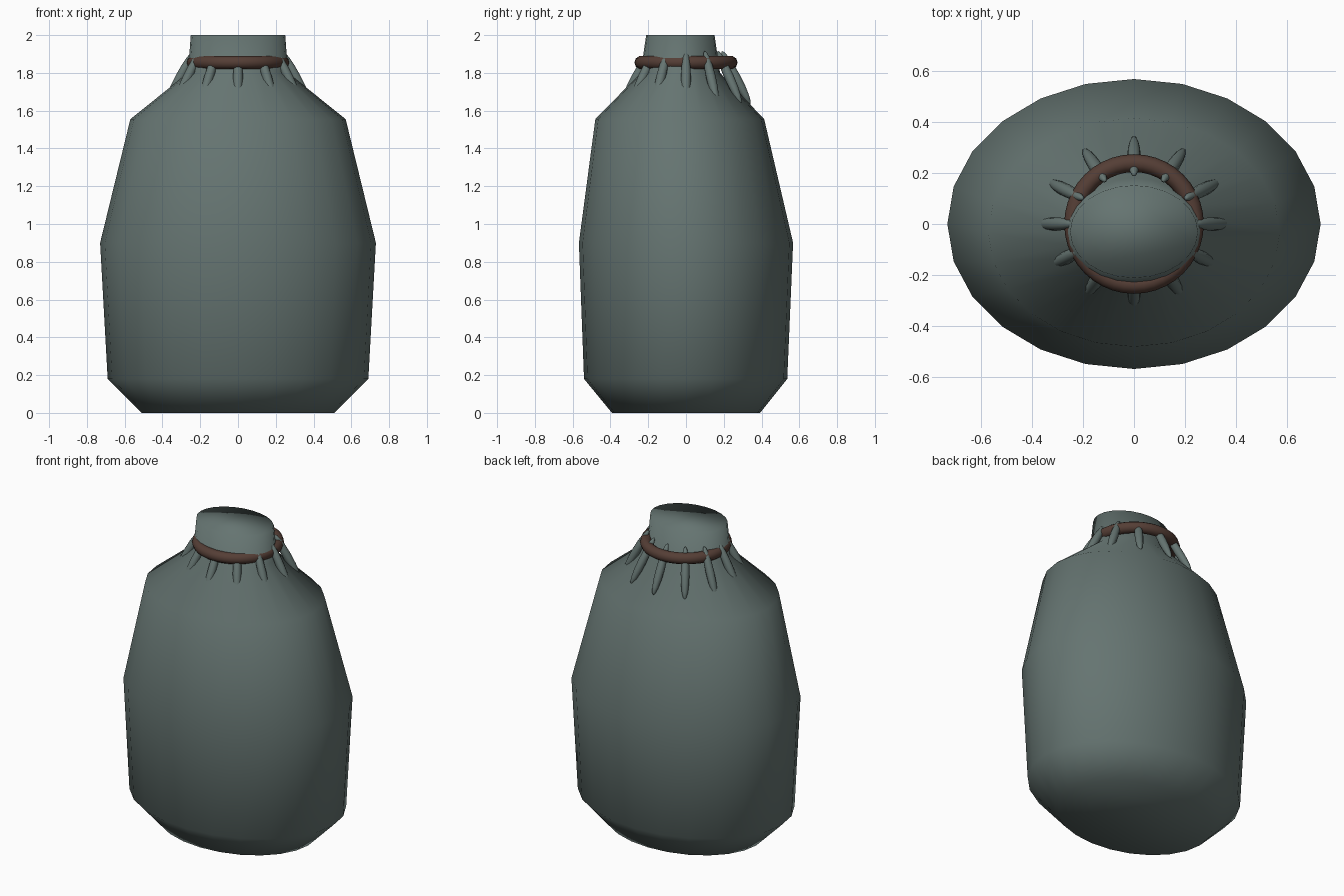
import bpy, bmesh
from math import sin, cos, pi, radians
from mathutils import Matrix, Vector

if "Cube" in bpy.data.objects:
    bpy.data.objects.remove(bpy.data.objects["Cube"])


def material(name, colour):
    mat = bpy.data.materials.new(name)
    mat.use_nodes = True
    mat.diffuse_color = (*colour, 1)
    bsdf = next(n for n in mat.node_tree.nodes if n.type == 'BSDF_PRINCIPLED')
    bsdf.inputs["Base Color"].default_value = (*colour, 1)
    return mat


def finish(name, bm, mat):
    bmesh.ops.recalc_face_normals(bm, faces=bm.faces)
    mesh = bpy.data.meshes.new(name)
    bm.to_mesh(mesh)
    bm.free()
    mesh.materials.append(mat)
    for p in mesh.polygons:
        p.use_smooth = True
    obj = bpy.data.objects.new(name, mesh)
    bpy.context.collection.objects.link(obj)
    return obj


cloth = material("grey green cloth", (0.13, 0.175, 0.165))
cord = material("brown cord", (0.09, 0.048, 0.036))

# Sack body: stacked oval rings (height, half width, half depth, y offset)
rings = [(0, 0.51, 0.392, 0), (0.18, 0.69, 0.538, -0.002), (0.9, 0.73, 0.567, 0),
         (1.555, 0.57, 0.447, -0.033), (1.8, 0.265, 0.21, -0.03),
         (2.0, 0.25, 0.181, -0.03)]
SIDES = 24
bm = bmesh.new()
loops = []
for z, rx, ry, oy in rings:
    angles = [2 * pi * i / SIDES for i in range(SIDES)]
    loops.append([bm.verts.new((rx * cos(a), oy + ry * sin(a), z)) for a in angles])
for low, high in zip(loops, loops[1:]):
    for i in range(SIDES):
        j = (i + 1) % SIDES
        bm.faces.new((low[i], low[j], high[j], high[i]))
bm.faces.new(loops[0])
bm.faces.new(loops[-1])
finish("sack_body", bm, cloth)

# Cord tied round the neck
bpy.ops.mesh.primitive_torus_add(location=(0, 0, 1.855), major_radius=0.238,
                                 minor_radius=0.035, major_segments=40, minor_segments=10)
ring = bpy.context.object
ring.name = "neck_cord"
ring.data.materials.append(cord)
bpy.ops.object.shade_smooth()

# Gathered folds splaying out under the cord
for i in range(12):
    a = 2 * pi * i / 12
    centre = Vector((0.308 * cos(a), 0.265 * sin(a), 1.775))
    heading = Matrix.Rotation(Vector((centre.x, centre.y)).angle_signed(Vector((1, 0))), 4, 'Z')
    tilt = Matrix.Rotation(radians(-28), 4, 'Y')
    bm = bmesh.new()
    bmesh.ops.create_uvsphere(bm, u_segments=10, v_segments=8, radius=1)
    bmesh.ops.transform(bm, verts=bm.verts, matrix=Matrix.Translation(centre) @ heading
                        @ tilt @ Matrix.Diagonal((0.026, 0.026, 0.16, 1)))
    finish(f"neck_fold_{i + 1}", bm, cloth)
